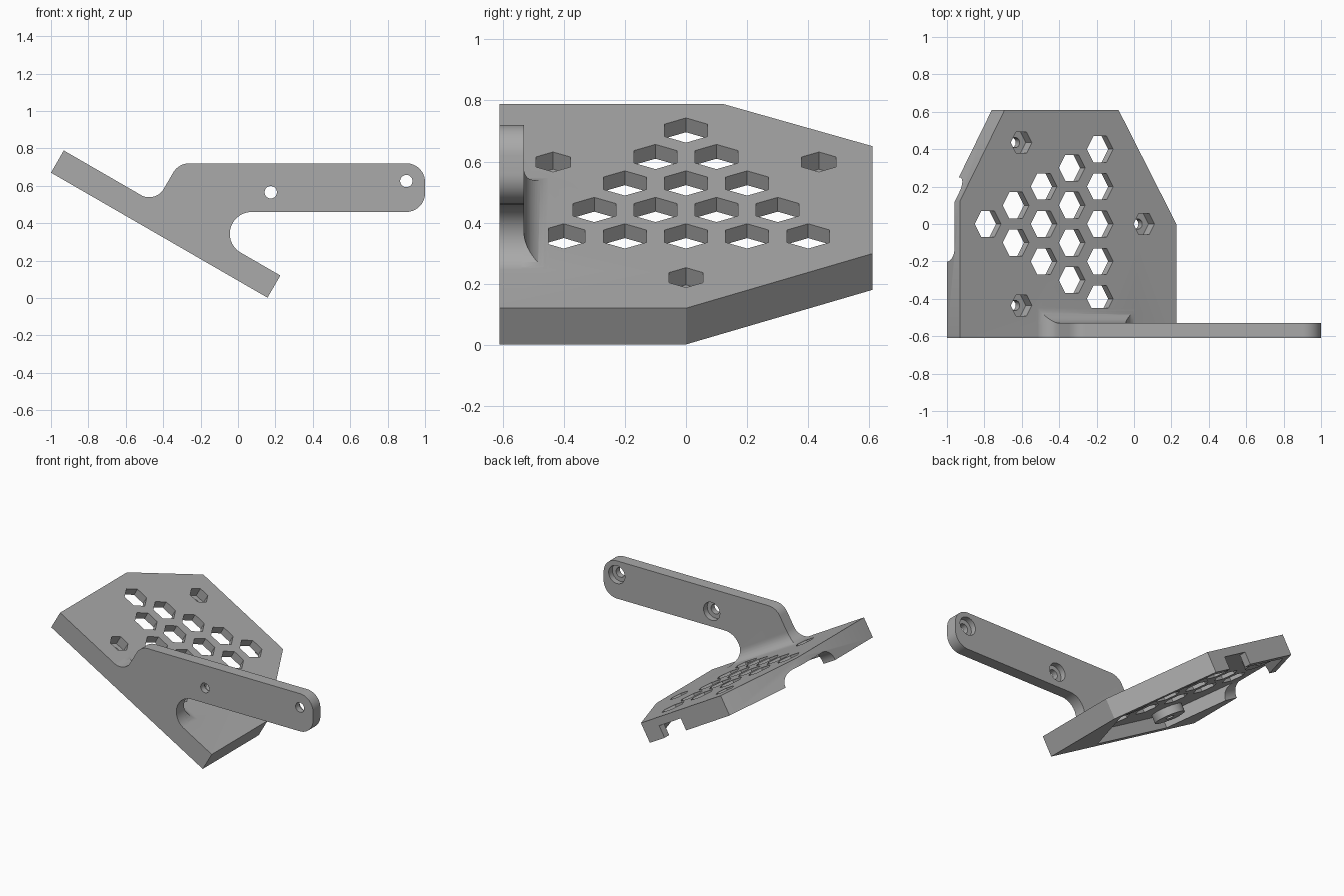
import bpy, bmesh, math
from mathutils import Matrix, Vector

if "Cube" in bpy.data.objects:
    bpy.data.objects.remove(bpy.data.objects["Cube"])

T = 0.137                      # plate thickness
WEB = 0.083                    # height of the pocket ceiling inside the plate
C, S = math.cos(math.pi / 6), 0.5
# plate frame: u runs down the slope, y across, n out of the plate
TILT = Matrix(((C, 0, S, -1), (0, 1, 0, 0), (-S, 0, C, 0.67), (0, 0, 0, 1)))

grey = bpy.data.materials.new("grey plastic")
grey.diffuse_color = (0.4, 0.4, 0.4, 1)
grey.use_nodes = True
grey.node_tree.nodes["Principled BSDF"].inputs["Base Color"].default_value = grey.diffuse_color


def prism(name, pts, lo, hi, axis="n", tilt=True):
    """Extrude a closed profile along n (u,y), y (u,n) or u (y,n)."""
    place = {"n": lambda a, b, h: (a, b, h),
             "y": lambda a, b, h: (a, h, b),
             "u": lambda a, b, h: (h, a, b)}[axis]
    bm = bmesh.new()
    low = [bm.verts.new(place(a, b, lo)) for a, b in pts]
    top = [bm.verts.new(place(a, b, hi)) for a, b in pts]
    bm.faces.new(low)
    bm.faces.new(top)
    for i in range(len(pts)):
        j = (i + 1) % len(pts)
        bm.faces.new((low[i], low[j], top[j], top[i]))
    bmesh.ops.recalc_face_normals(bm, faces=bm.faces)
    if tilt:
        bm.transform(TILT)
    me = bpy.data.meshes.new(name)
    bm.to_mesh(me)
    bm.free()
    ob = bpy.data.objects.new(name, me)
    bpy.context.collection.objects.link(ob)
    me.materials.append(grey)
    return ob


def arc(cx, cy, r, a0, a1, n=14):
    return [(cx + r * math.cos(math.radians(a0 + (a1 - a0) * i / n)),
             cy + r * math.sin(math.radians(a0 + (a1 - a0) * i / n))) for i in range(n + 1)]


def ring(cx, cy, r, n):
    return arc(cx, cy, r, 0, 360, n)[:-1]


def combine(target, tool, op="DIFFERENCE"):
    mod = target.modifiers.new("bool", "BOOLEAN")
    mod.operation, mod.object, mod.solver = op, tool, "EXACT"
    bpy.context.view_layer.objects.active = target
    bpy.ops.object.modifier_apply(modifier=mod.name)
    bpy.data.objects.remove(tool)


def inset(pts, d):
    """Offset a counter-clockwise convex outline inward."""
    out = []
    for i, p in enumerate(pts):
        p, a, b = Vector(p), Vector(pts[i - 1]), Vector(pts[(i + 1) % len(pts)])
        e, f = (p - a).normalized(), (b - p).normalized()
        n1, n2 = Vector((-e.y, e.x)), Vector((-f.y, f.x))
        out.append(tuple(p + (n1 + n2) * d / (1 + n1.dot(n2))))
    return out


# sloping plate: back corners are cut, front corners are square
plate = prism("mounting_plate", [(0, -0.61), (1.337, -0.61), (1.337, 0), (0.98, 0.61),
                                 (0.277, 0.61), (0, 0.12)], 0, T)

# hollow underside, symmetric about the middle
rim = [(0, -0.12), (0.277, -0.61), (0.98, -0.61), (1.337, 0),
       (0.98, 0.61), (0.277, 0.61), (0, 0.12)]
combine(plate, prism("pocket", inset(rim, 0.05), -0.1, WEB))

# rounded cable notch in the upper rim and square notch in the back rim
notch = [(-0.2, -0.1), (0.25, -0.1)] + arc(0.17, WEB - 0.08, 0.08, 0, 90) + \
    arc(-0.12, WEB - 0.08, 0.08, 90, 180)
combine(plate, prism("rim_notch", notch, -0.1, 0.2, "u"))
combine(plate, prism("back_notch", [(0.66, 0.5), (0.85, 0.5), (0.85, 0.7), (0.66, 0.7)], -0.1, WEB))

# nut seats: boss below, hex pocket above, screw hole through
for u, y in ((0.38, 0.435), (0.38, -0.435), (1.137, 0)):
    combine(plate, prism("boss", ring(u, y, 0.1, 40), 0.03, WEB + 0.02), "UNION")
    combine(plate, prism("nut", ring(u, y, 0.065, 6), 0.072, 0.3))
    combine(plate, prism("screw", ring(u, y, 0.027, 24), -0.1, 0.2))

# triangular field of hexagonal vents
for k in range(5):
    for i in range(5 - k):
        y = 0.2 * (i - (4 - k) / 2)
        combine(plate, prism("vent", ring(0.866 - 0.1732 * k, y, 0.081, 6), -0.1, 0.3))

# side arm with a curved neck growing out of the plate
profile = [(-0.535, 0.53)] + arc(-0.475, 0.629, 0.0905, -120, -30) + arc(-0.26, 0.62, 0.1, 150, 90) \
    + arc(0.9, 0.62, 0.1, 90, 0) + arc(0.9, 0.56, 0.1, 0, -90) \
    + arc(0.073, 0.343, 0.117, 90, 240) + [(0.0, 0.22)]
arm = prism("side_arm", profile, -0.61, -0.53, "y", False)
for x, z in ((0.175, 0.565), (0.9, 0.625)):
    combine(arm, prism("bolt", ring(x, z, 0.033, 32), -0.8, -0.4, "y", False))
    combine(arm, prism("bolt_head", ring(x, z, 0.062, 40), -0.57, -0.4, "y", False))

# rounded web between the arm and the plate
fillet = prism("arm_fillet", [(-0.54, T - 0.01), (-0.45, T - 0.01)]
               + arc(-0.45, T + 0.08, 0.08, 270, 180) + [(-0.54, T + 0.08)], 0.3, 1.3, "u")
combine(fillet, prism("neck", profile, -0.56, -0.42, "y", False), "INTERSECT")
combine(arm, fillet, "UNION")
combine(plate, arm, "UNION")
plate.name = "angled_bracket"

bpy.ops.object.select_all(action="DESELECT")
plate.select_set(True)
bpy.context.view_layer.objects.active = plate
bpy.ops.object.shade_smooth_by_angle(angle=math.radians(30))
